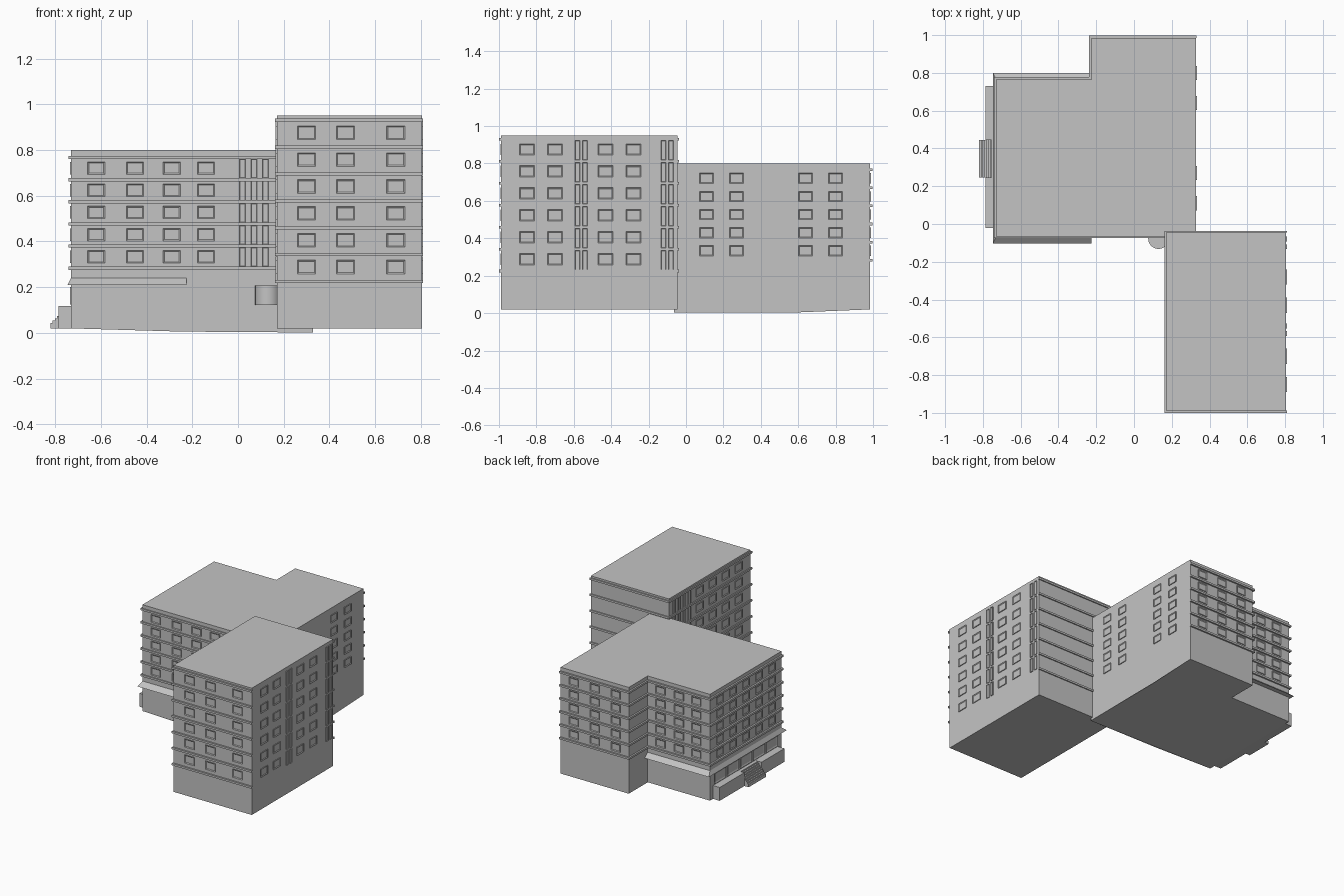
import bpy, bmesh
from mathutils import Vector

if "Cube" in bpy.data.objects:
    bpy.data.objects.remove(bpy.data.objects["Cube"], do_unlink=True)

grey = bpy.data.materials.new("concrete grey")
grey.use_nodes = True
grey.diffuse_color = (0.55, 0.55, 0.55, 1)
grey.node_tree.nodes["Principled BSDF"].inputs["Base Color"].default_value = grey.diffuse_color


def finish(name, bm):
    bmesh.ops.recalc_face_normals(bm, faces=bm.faces)
    mesh = bpy.data.meshes.new(name)
    bm.to_mesh(mesh)
    bm.free()
    mesh.materials.append(grey)
    obj = bpy.data.objects.new(name, mesh)
    bpy.context.collection.objects.link(obj)
    return obj


def loft(bm, bottom, top):
    """Solid between two matching loops of points."""
    a = [bm.verts.new(p) for p in bottom]
    b = [bm.verts.new(p) for p in top]
    n = len(a)
    for i in range(n):
        j = (i + 1) % n
        bm.faces.new((a[i], a[j], b[j], b[i]))
    bm.faces.new(a[::-1])
    bm.faces.new(b)


def rect(x0, x1, y0, y1, z):
    return [(x0, y0, z), (x1, y0, z), (x1, y1, z), (x0, y1, z)]


def box(bm, x0, x1, y0, y1, z0, z1):
    loft(bm, rect(x0, x1, y0, y1, z0), rect(x0, x1, y0, y1, z1))


def window(bm, axis, side, wall, centre, z, width, height):
    """Shallow framed window on a wall; the pane is inset in the frame."""
    out = 0.005
    normal = Vector((side, 0, 0)) if axis == "x" else Vector((0, side, 0))
    along = Vector((0, 1, 0)) if axis == "x" else Vector((1, 0, 0))
    base = normal * wall * side + along * centre + Vector((0, 0, z))
    corners = [base + along * (u * width / 2) + Vector((0, 0, v * height))
               for u, v in ((-1, 0), (1, 0), (1, 1), (-1, 1))]
    back = [bm.verts.new(p) for p in corners]
    front = [bm.verts.new(p + normal * out) for p in corners]
    for i in range(4):
        j = (i + 1) % 4
        bm.faces.new((back[i], back[j], front[j], front[i]))
    face = bm.faces.new(front)
    bm.normal_update()
    bmesh.ops.inset_region(bm, faces=[face], thickness=width * 0.1)
    for v in face.verts:
        v.co -= normal * (out - 0.001)


# Main block: L-shaped, with a slightly sloping underside
L, R, F, B, STEP_X, STEP_Y = -0.73, 0.328, -0.065, 0.985, -0.225, 0.765
outline = [(L, F, 0.02), (-0.25, F, 0.006), (R, F, 0.002), (R, 0.6, 0.004),
           (R, B, 0.02), (STEP_X, B, 0.02), (STEP_X, STEP_Y, 0.02), (L, STEP_Y, 0.02)]
bm = bmesh.new()
loft(bm, outline, [(x, y, 0.8) for x, y, z in outline])
finish("main_block", bm)

# Tower
TL, TR, TF, TB = 0.17, 0.804, -0.988, -0.045
bm = bmesh.new()
box(bm, TL, TR, TF, TB, 0.02, 0.95)
finish("tower", bm)

# Floor bands around the main block, leaving the left side plain
main_levels = [0.283 + 0.0968 * i for i in range(6)]
bm = bmesh.new()
p = 0.012
for z in main_levels:
    z0, z1 = z - 0.007, z + 0.007
    box(bm, L - p, R + 0.004, F - 0.008, F, z0, z1)
    box(bm, L - p, L, F, STEP_Y + p, z0, z1)
    box(bm, L, STEP_X, STEP_Y, STEP_Y + p, z0, z1)
    box(bm, STEP_X - p, STEP_X, STEP_Y, B + p, z0, z1)
    box(bm, STEP_X, R + 0.004, B, B + p, z0, z1)
finish("main_floor_bands", bm)

# Floor bands around the tower
tower_levels = [0.225 + 0.1175 * i for i in range(7)]
bm = bmesh.new()
p = 0.008
for z in tower_levels:
    z0, z1 = z - 0.007, z + 0.007
    box(bm, TL - p, TR + 0.005, TF - p - 0.004, TF, z0, z1)
    box(bm, TL - p, TR + 0.005, TB, TB + p, z0, z1)
    box(bm, TL - p, TL, TF, TB, z0, z1)
finish("tower_floor_bands", bm)

# Main block windows: axis, side, wall position, centres
bm = bmesh.new()
main_walls = [("x", 1, R, (0.11, 0.27, 0.64, 0.8)),
              ("x", -1, L, (0.05, 0.2, 0.35, 0.5, 0.65)),
              ("y", -1, F, (-0.62, -0.45, -0.29, -0.14)),
              ("y", 1, STEP_Y, (-0.62, -0.48, -0.33)),
              ("y", 1, B, (-0.12, 0.05, 0.22))]
for z in main_levels[:-1]:
    for axis, side, wall, centres in main_walls:
        for c in centres:
            window(bm, axis, side, wall, c, z + 0.023, 0.075, 0.055)
    for c in (0.02, 0.07, 0.12):
        window(bm, "y", -1, F, c, z + 0.007, 0.025, 0.083)
finish("main_windows", bm)

# Tower windows, with tall narrow stairwell lights
bm = bmesh.new()
tower_walls = [("x", 1, TR, (-0.85, -0.7, -0.43, -0.28)),
               ("x", -1, TL, (-0.85, -0.7, -0.55, -0.4)),
               ("y", -1, TF, (0.3, 0.47, 0.69))]
for z in tower_levels[:-1]:
    for axis, side, wall, centres in tower_walls:
        for c in centres:
            window(bm, axis, side, wall, c, z + 0.033, 0.08, 0.06)
    for side, wall, centres in ((1, TR, (-0.58, -0.54, -0.12, -0.08)),
                                (-1, TL, (-0.28, -0.22, -0.16, -0.1))):
        for c in centres:
            window(bm, "x", side, wall, c, z + 0.007, 0.025, 0.103)
finish("tower_windows", bm)

# Sloped awning wrapping the ground floor
bm = bmesh.new()
loft(bm, rect(L - 0.016, STEP_X, F - 0.037, STEP_Y + 0.035, 0.21),
     rect(L, STEP_X, F, STEP_Y, 0.24))
finish("awning", bm)

# Ground floor shop panes
bm = bmesh.new()
for c in (0.05, 0.2, 0.35, 0.5, 0.65):
    window(bm, "x", -1, L, c, 0.125, 0.13, 0.075)
finish("ground_floor_panes", bm)

# Entrance terrace with a notch for the steps
bm = bmesh.new()
for y0, y1 in ((-0.02, 0.245), (0.445, 0.73)):
    box(bm, -0.785, L, y0, y1, 0.02, 0.118)
finish("entrance_terrace", bm)

# Entrance steps
bm = bmesh.new()
count = 8
for i in range(count):
    x = -0.82 + i * 0.0095
    box(bm, x, L, 0.245, 0.445, 0.02, 0.043 + i * 0.0105)
finish("entrance_steps", bm)

# Round bay in the corner by the tower
bpy.ops.mesh.primitive_cylinder_add(vertices=24, radius=0.055, depth=0.085,
                                    location=(0.13, -0.077, 0.165))
bay = bpy.context.object
bay.name = "round_corner_bay"
bay.data.materials.append(grey)
bpy.ops.object.shade_smooth_by_angle()
